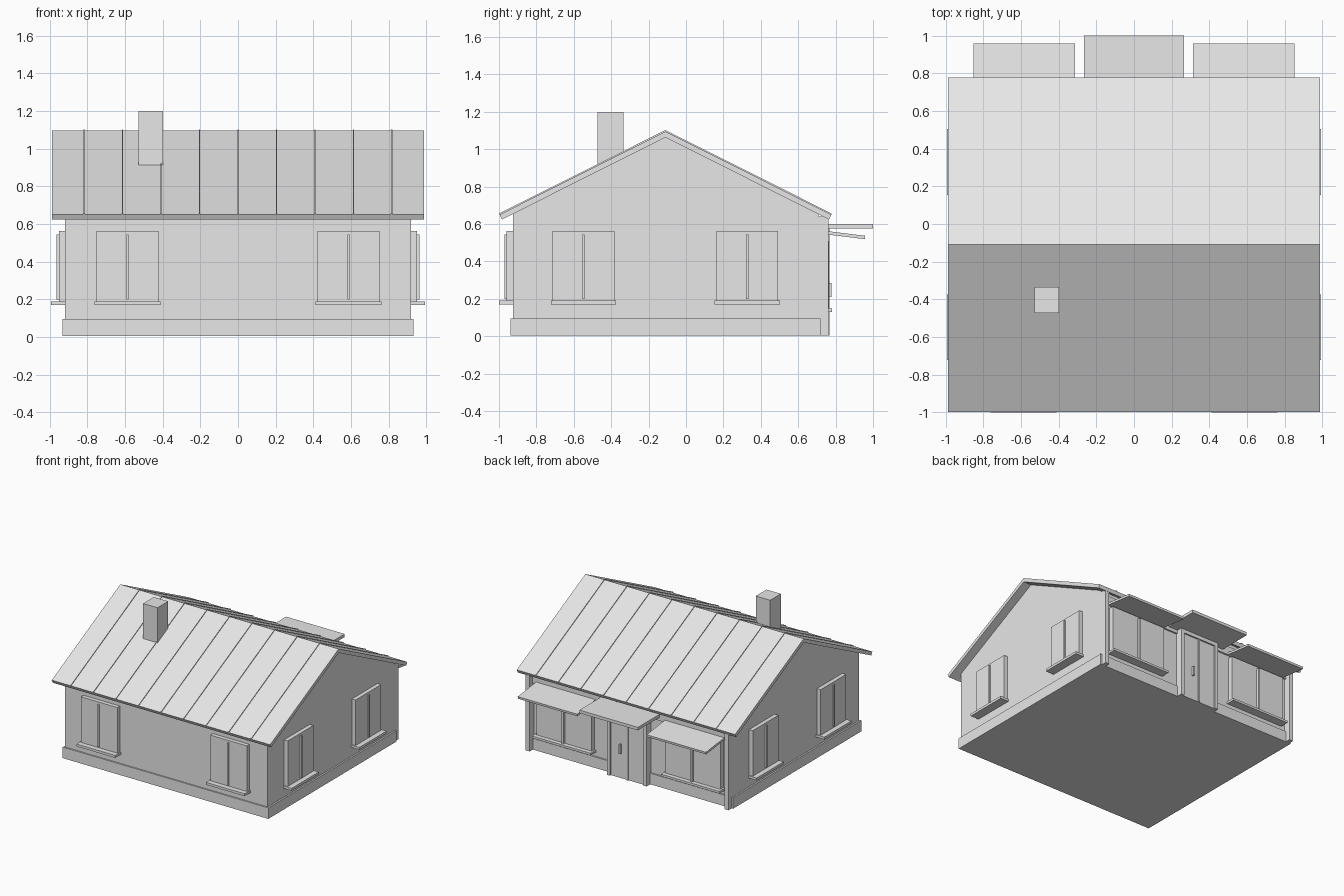
import bpy
import bmesh
import math

cube = bpy.data.objects.get("Cube")
if cube:
    bpy.data.objects.remove(cube, do_unlink=True)

grey = bpy.data.materials.new("plain_grey")
grey.use_nodes = True
grey.diffuse_color = (0.8, 0.8, 0.8, 1)
grey.node_tree.nodes["Principled BSDF"].inputs["Base Color"].default_value = (0.8, 0.8, 0.8, 1)

RIDGE_Y, RIDGE_Z = -0.11, 1.095
EAVE_Z, HALF_SPAN = 0.65, 0.887
SLOPE = (RIDGE_Z - EAVE_Z) / HALF_SPAN
WALL_X, FRONT_Y, BACK_Y = 0.917, -0.926, 0.708


def finish(name, bm):
    bmesh.ops.recalc_face_normals(bm, faces=bm.faces)
    mesh = bpy.data.meshes.new(name)
    bm.to_mesh(mesh)
    bm.free()
    mesh.materials.append(grey)
    obj = bpy.data.objects.new(name, mesh)
    bpy.context.collection.objects.link(obj)
    return obj


def box(name, x, y, z):
    """Box from (low, high) ranges on each axis."""
    bm = bmesh.new()
    bmesh.ops.create_cube(bm, size=1)
    for v in bm.verts:
        v.co = [(r[0] + r[1]) / 2 + c * (r[1] - r[0]) for r, c in zip((x, y, z), v.co)]
    return finish(name, bm)


def prism(name, profile, x0, x1):
    """Extrude a (y, z) profile along x."""
    bm = bmesh.new()
    face = bm.faces.new([bm.verts.new((x0, y, z)) for y, z in profile])
    out = bmesh.ops.extrude_face_region(bm, geom=[face])
    verts = [g for g in out["geom"] if isinstance(g, bmesh.types.BMVert)]
    bmesh.ops.translate(bm, verts=verts, vec=(x1 - x0, 0, 0))
    return finish(name, bm)


def roof_z(y):
    return RIDGE_Z - SLOPE * abs(y - RIDGE_Y)


# Walls with gables, and plinth
drop = 0.032
prism("walls", [(FRONT_Y, 0.02), (BACK_Y, 0.02), (BACK_Y, roof_z(BACK_Y) - drop),
                (RIDGE_Y, RIDGE_Z - drop), (FRONT_Y, roof_z(FRONT_Y) - drop)],
      -WALL_X, WALL_X)
box("plinth", (-0.93, 0.93), (-0.937, 0.72), (0.005, 0.095))

# Roof slab with ends square to the slope
inset = 0.013
roof_profile = [
    (RIDGE_Y - HALF_SPAN, EAVE_Z), (RIDGE_Y, RIDGE_Z), (RIDGE_Y + HALF_SPAN, EAVE_Z),
    (RIDGE_Y + HALF_SPAN - inset, EAVE_Z - 0.026), (RIDGE_Y, RIDGE_Z - drop),
    (RIDGE_Y - HALF_SPAN + inset, EAVE_Z - 0.026)]
prism("roof", roof_profile, -0.988, 0.988)

# Standing seams on both slopes
for i in range(9):
    x = (i - 4) * 0.204
    prism("roof_seam", [
        (RIDGE_Y - HALF_SPAN, EAVE_Z), (RIDGE_Y - HALF_SPAN, EAVE_Z + 0.007),
        (RIDGE_Y, RIDGE_Z + 0.007), (RIDGE_Y + HALF_SPAN, EAVE_Z + 0.007),
        (RIDGE_Y + HALF_SPAN, EAVE_Z), (RIDGE_Y, RIDGE_Z - 0.003)], x - 0.003, x + 0.003)

box("chimney", (-0.527, -0.397), (-0.473, -0.335), (0.85, 1.2))


# Windows: frame box, centre bar and sill, on the front and the two gables
def window(centre, wall, side, axis):
    def part(name, half, depth, z):
        along = (centre - half, centre + half)
        out = sorted((wall - side * 0.01, wall + side * depth))
        box(name, *((along, out) if axis == "x" else (out, along)), z)
    part("window_frame", 0.165, 0.033, (0.19, 0.563))
    part("window_bar", 0.006, 0.045, (0.2, 0.545))
    part("window_sill", 0.175, 0.075, (0.17, 0.19))


for s in (-1, 1):
    window(s * 0.586, FRONT_Y, -1, "x")
    for y in (-0.548, 0.328):
        window(y, s * WALL_X, s, "y")

# Shop windows, corner posts and sloped canopies at the back
for s in (-1, 1):
    c = s * 0.583
    box("shop_window", (c - 0.25, c + 0.25), (0.7, 0.745), (0.148, 0.53))
    box("shop_window_bar", (c - 0.008, c + 0.008), (0.74, 0.765), (0.15, 0.51))
    box("shop_sill", (c - 0.265, c + 0.265), (0.7, 0.78), (0.13, 0.148))
    box("corner_post", sorted((s * 0.882, s * 0.917))[:2], (0.7, 0.762), (0.005, 0.64))
    prism("shop_canopy", [(0.705, 0.568), (0.958, 0.537), (0.956, 0.519), (0.705, 0.55)],
          c - 0.269, c + 0.269)

# Entrance: jambs, two leaves, centre post, handle and flat canopy
for s in (-1, 1):
    box("door_jamb", sorted((s * 0.15, s * 0.18)), (0.7, 0.767), (0.005, 0.56))
    box("door_leaf", sorted((s * 0.008, s * 0.15)), (0.7, 0.755), (0.005, 0.55))
box("door_post", (-0.008, 0.008), (0.7, 0.763), (0.005, 0.55))
box("door_head", (-0.18, 0.18), (0.7, 0.767), (0.545, 0.575))
box("door_handle", (0.055, 0.067), (0.75, 0.777), (0.21, 0.285))
box("entrance_canopy", (-0.265, 0.265), (0.7, 1.0), (0.575, 0.6))

# Board under the back eave
box("eave_board", (-0.917, 0.917), (0.7, 0.722), (0.548, 0.62))
